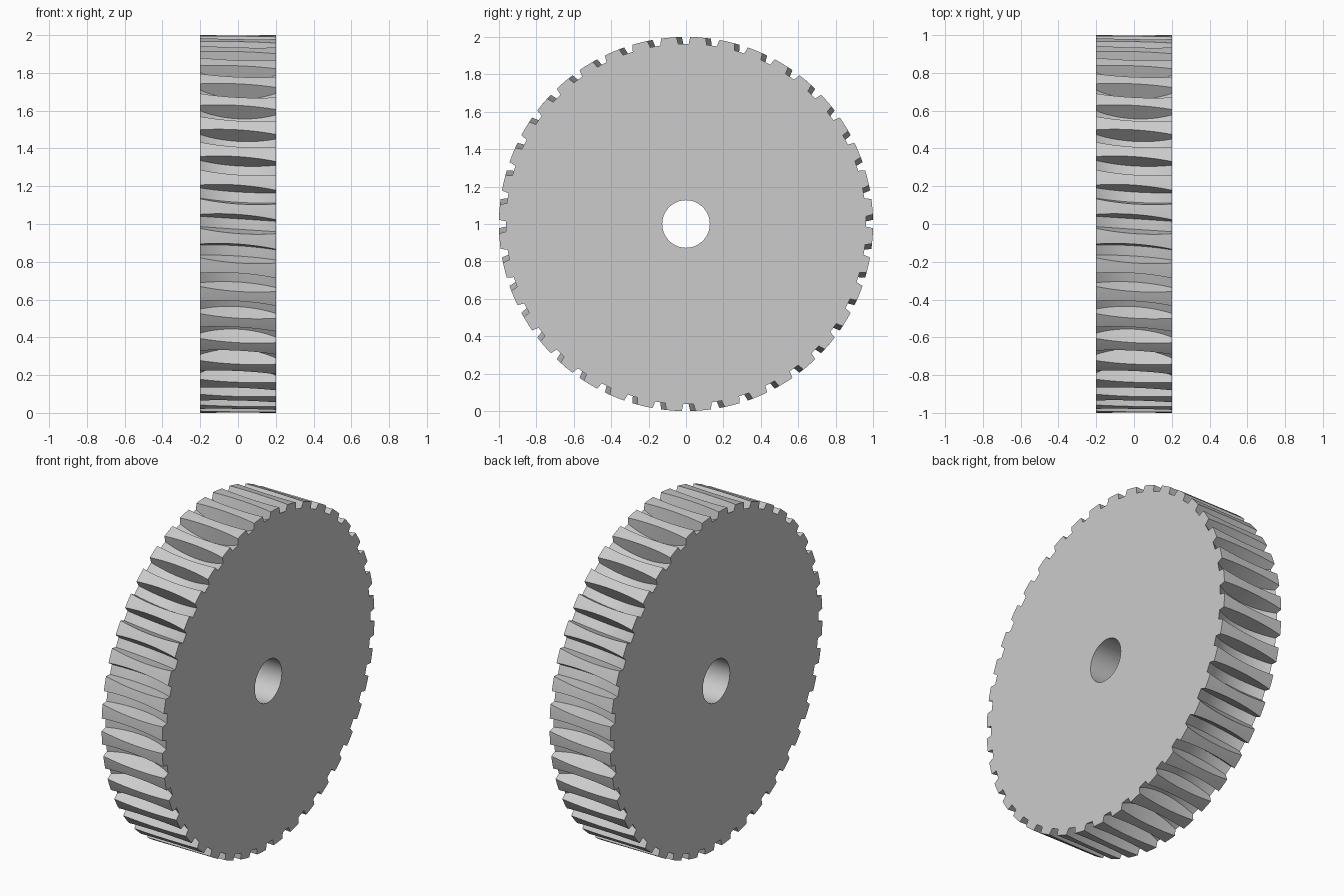
import bpy
import bmesh
import math

default_cube = bpy.data.objects.get("Cube")
if default_cube:
    bpy.data.objects.remove(default_cube, do_unlink=True)

TEETH = 40
HALF_WIDTH = 0.2
BORE = 0.127
THROAT = 0.4            # radius of the hollow cut along each tooth gap
ROOT = 0.91             # root radius at mid width
SLOPE = 0.07            # sideways drift of the gaps across the width
HALF_ROOT_GAP = 0.0275
FLANK = math.tan(math.radians(14.5))
STATIONS = 24
PITCH = 2 * math.pi / TEETH


def tooth_profile(x):
    """One gap and one land as (angle, radius) pairs at width position x."""
    root = ROOT + THROAT - math.sqrt(THROAT ** 2 - x ** 2)
    half_root = HALF_ROOT_GAP / root
    half_mouth = HALF_ROOT_GAP + (1 - root) * FLANK
    points = [(f * half_root, root) for f in (-1, 0, 1)]
    land = PITCH - 2 * half_mouth
    points += [(half_mouth + land * i / 4, 1) for i in range(5)]
    return points


def add_ring(bm, x, polar):
    return [bm.verts.new((x, r * math.cos(a), 1 + r * math.sin(a))) for a, r in polar]


def bridge(bm, ring_a, ring_b):
    n = len(ring_a)
    for i in range(n):
        j = (i + 1) % n
        bm.faces.new((ring_a[i], ring_a[j], ring_b[j], ring_b[i]))


# Toothed rim: rings of teeth across the width
bm = bmesh.new()
rim = []
for s in range(STATIONS + 1):
    x = HALF_WIDTH * (2 * s / STATIONS - 1)
    polar = [(a + t * PITCH + SLOPE * x, r)
             for t in range(TEETH) for a, r in tooth_profile(x)]
    rim.append(add_ring(bm, x, polar))
for a, b in zip(rim, rim[1:]):
    bridge(bm, a, b)

# Bore and flat side faces
count = len(rim[0])
bore = [add_ring(bm, x, [(2 * math.pi * i / count, BORE) for i in range(count)])
        for x in (-HALF_WIDTH, HALF_WIDTH)]
bridge(bm, bore[1], bore[0])
bridge(bm, bore[0], rim[0])
bridge(bm, rim[-1], bore[1])
bmesh.ops.recalc_face_normals(bm, faces=bm.faces[:])

mesh = bpy.data.meshes.new("worm_wheel")
bm.to_mesh(mesh)
bm.free()
wheel = bpy.data.objects.new("worm_wheel", mesh)
bpy.context.collection.objects.link(wheel)

# Plain grey metal
grey = bpy.data.materials.new("light_grey")
grey.use_nodes = True
color = (0.6, 0.6, 0.6, 1)
grey.diffuse_color = color
grey.node_tree.nodes["Principled BSDF"].inputs["Base Color"].default_value = color
mesh.materials.append(grey)

# Smooth curves, sharp tooth edges
bpy.ops.object.select_all(action='DESELECT')
wheel.select_set(True)
bpy.context.view_layer.objects.active = wheel
bpy.ops.object.shade_smooth_by_angle(angle=math.radians(25))
